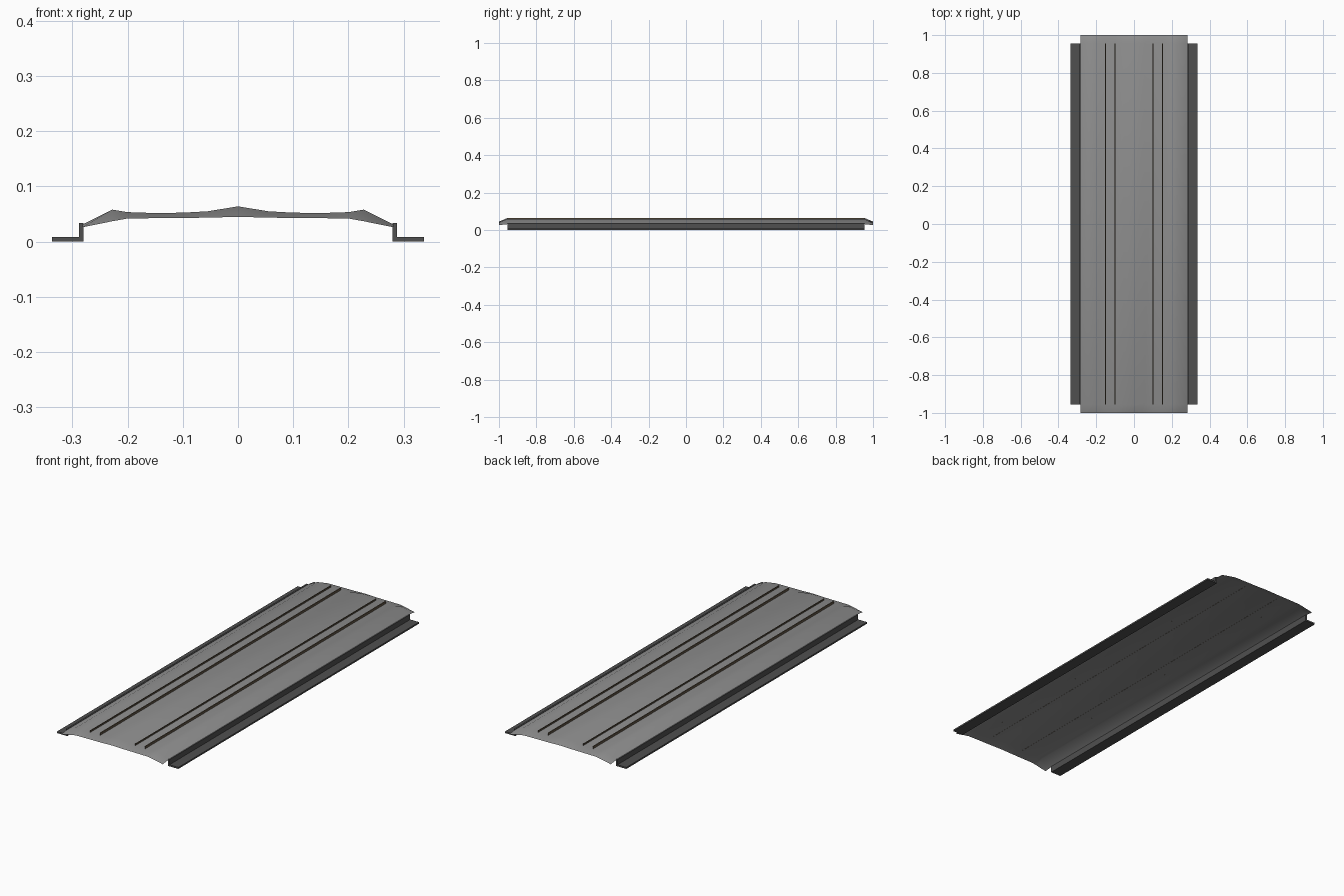
import bpy, bmesh

if "Cube" in bpy.data.objects:
    bpy.data.objects.remove(bpy.data.objects["Cube"])


def material(name, r, g, b):
    m = bpy.data.materials.new(name)
    m.diffuse_color = (r, g, b, 1)
    m.use_nodes = True
    m.node_tree.nodes["Principled BSDF"].inputs["Base Color"].default_value = m.diffuse_color
    return m


PANEL = material("mid grey", 0.27, 0.27, 0.27)
RAIL = material("dark grey", 0.08, 0.08, 0.08)
STRIP = material("dark brown", 0.13, 0.10, 0.065)


def loft(name, rows, mat, closed=False, smooth=None):
    """Skin rows of (x, y, z) points; closed profiles get end caps."""
    bm = bmesh.new()
    rings = [[bm.verts.new(p) for p in row] for row in rows]
    n = len(rings[0])
    for a, b in zip(rings, rings[1:]):
        for i in range(n if closed else n - 1):
            j = (i + 1) % n
            bm.faces.new((a[i], a[j], b[j], b[i]))
    if closed:
        bm.faces.new(rings[0])
        bm.faces.new(rings[-1])
    bmesh.ops.recalc_face_normals(bm, faces=bm.faces)
    if not closed and sum(f.normal.z for f in bm.faces) < 0:
        bmesh.ops.reverse_faces(bm, faces=bm.faces)
    me = bpy.data.meshes.new(name)
    bm.to_mesh(me)
    bm.free()
    me.materials.append(mat)
    ob = bpy.data.objects.new(name, me)
    bpy.context.collection.objects.link(ob)
    if smooth:
        bpy.ops.object.select_all(action='DESELECT')
        bpy.context.view_layer.objects.active = ob
        ob.select_set(True)
        bpy.ops.object.shade_smooth_by_angle(angle=smooth)
    return ob


# Curved sheet panel: half profile of (x, z in the middle, z at the drooping ends)
half = [(0, 0.064, 0.045), (0.055, 0.055, 0.0435), (0.10, 0.0525, 0.043),
        (0.155, 0.052, 0.0425), (0.20, 0.0535, 0.042), (0.228, 0.058, 0.037),
        (0.282, 0.031, 0.026)]
profile = [(-x, m, e) for x, m, e in half[:0:-1]] + half
rows = []
for y in (-1.0, -0.955, 0.955, 1.0):
    rows.append([(x, y, e if abs(y) == 1 else m) for x, m, e in profile])
loft("panel", rows, PANEL, smooth=0.7)

# Angle rails along both sides
angle = [(0.28, 0), (0.337, 0), (0.337, 0.008), (0.288, 0.008), (0.288, 0.034), (0.28, 0.034)]
for side, s in (("left", -1), ("right", 1)):
    loft(side + "_rail", [[(s * x, y, z) for x, z in angle] for y in (-0.955, 0.955)],
         RAIL, closed=True)

# Thin angle strips on top: web on the outward side of each pair
for side, s in (("left", -1), ("right", 1)):
    for place, web, lip in (("outer", 0.153, 0.148), ("inner", 0.097, 0.102)):
        pts = [(web, 0.052), (web, 0.063), (lip, 0.063)]
        loft(f"{side}_{place}_strip", [[(s * x, y, z) for x, z in pts] for y in (-0.955, 0.955)],
             STRIP)
